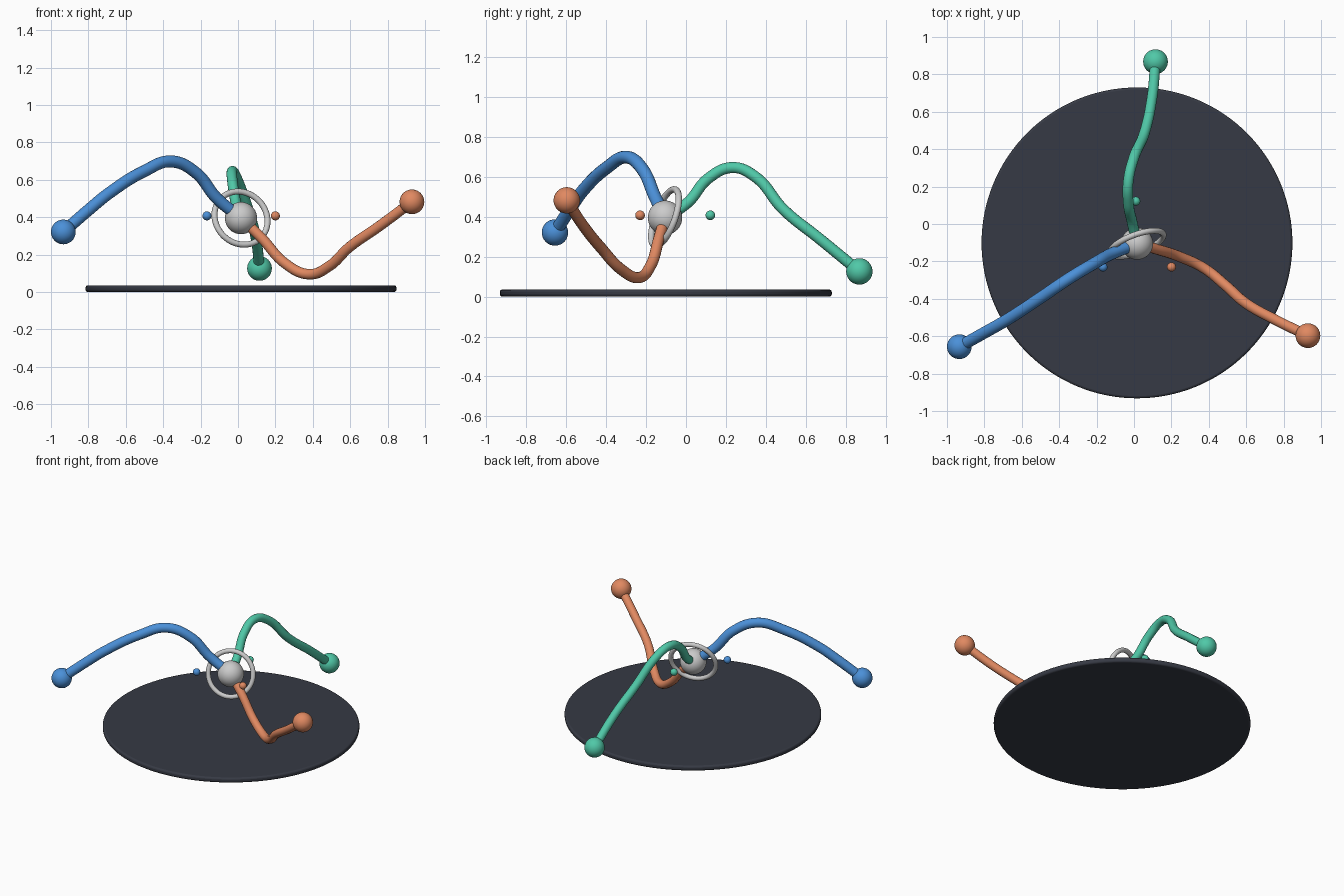
import bpy
from mathutils import Vector

if "Cube" in bpy.data.objects:
    bpy.data.objects.remove(bpy.data.objects["Cube"])

HUB = (0.016, -0.105, 0.395)


def material(name, rgb):
    m = bpy.data.materials.new(name)
    m.diffuse_color = (*rgb, 1)
    m.use_nodes = True
    m.node_tree.nodes["Principled BSDF"].inputs["Base Color"].default_value = m.diffuse_color
    return m


def finish(name, mat=None):
    ob = bpy.context.object
    ob.name = name
    bpy.ops.object.shade_smooth_by_angle()
    if mat:
        ob.data.materials.append(mat)
    return ob


def ball(name, loc, r, mat=None):
    bpy.ops.mesh.primitive_uv_sphere_add(segments=40, ring_count=20, radius=r, location=loc)
    return finish(name, mat)


def arm(name, pts, r, mat):
    # smooth round tube through the points, starting in the hub
    cu = bpy.data.curves.new(name, 'CURVE')
    cu.dimensions = '3D'
    cu.bevel_depth = r
    cu.bevel_resolution = 6
    cu.resolution_u = 12
    cu.use_fill_caps = True
    sp = cu.splines.new('BEZIER')
    pts = [HUB] + pts
    sp.bezier_points.add(len(pts) - 1)
    for bp, p in zip(sp.bezier_points, pts):
        bp.co = p
        bp.handle_left_type = bp.handle_right_type = 'AUTO'
    cu.materials.append(mat)
    ob = bpy.data.objects.new(name, cu)
    bpy.context.collection.objects.link(ob)
    # ball on the tip
    ball(name + "_tip", pts[-1], 0.066, mat)


dark = material("dark", (0.037, 0.042, 0.058))
blue = material("blue", (0.07, 0.28, 0.69))
orange = material("orange", (0.75, 0.25, 0.12))
green = material("green", (0.08, 0.58, 0.39))

# base disc with softened rim
bpy.ops.mesh.primitive_cylinder_add(vertices=128, radius=0.831, depth=0.035,
                                    location=(0.016, -0.101, 0.0175))
base = finish("base_disc", dark)
bev = base.modifiers.new("rim", 'BEVEL')
bev.width = 0.012
bev.segments = 3
bev.limit_method = 'ANGLE'

# hub and tilted ring around it
ball("hub", HUB, 0.086)
bpy.ops.mesh.primitive_torus_add(major_radius=0.15, minor_radius=0.016,
                                 major_segments=72, minor_segments=16, location=HUB)
ring = finish("hub_ring")
ring.rotation_euler = Vector((-0.325, 0.888, -0.325)).to_track_quat('Z', 'Y').to_euler()

# three bent arms
arm("blue_arm", [(-.115, -.157, .503), (-.222, -.216, .635), (-.356, -.297, .698),
                 (-.50, -.395, .647), (-.687, -.517, .53), (-.794, -.578, .443),
                 (-.934, -.656, .321)], 0.032, blue)
arm("orange_arm", [(.126, -.136, .289), (.249, -.177, .155), (.377, -.238, .095),
                   (.489, -.328, .139), (.596, -.422, .24), (.757, -.513, .353),
                   (.93, -.597, .482)], 0.028, orange)
arm("green_arm", [(-.01, .01, .472), (-.03, .112, .592), (-.03, .232, .646),
                  (-.003, .347, .60), (.056, .487, .437), (.096, .672, .287),
                  (.115, .868, .126)], 0.028, green)

# small marker beads floating around the hub
for name, loc, mat in (("blue_bead", (-.166, -.23, .407), blue),
                       ("orange_bead", (.2, -.23, .407), orange),
                       ("green_bead", (.01, .122, .407), green)):
    ball(name, loc, 0.024, mat)
